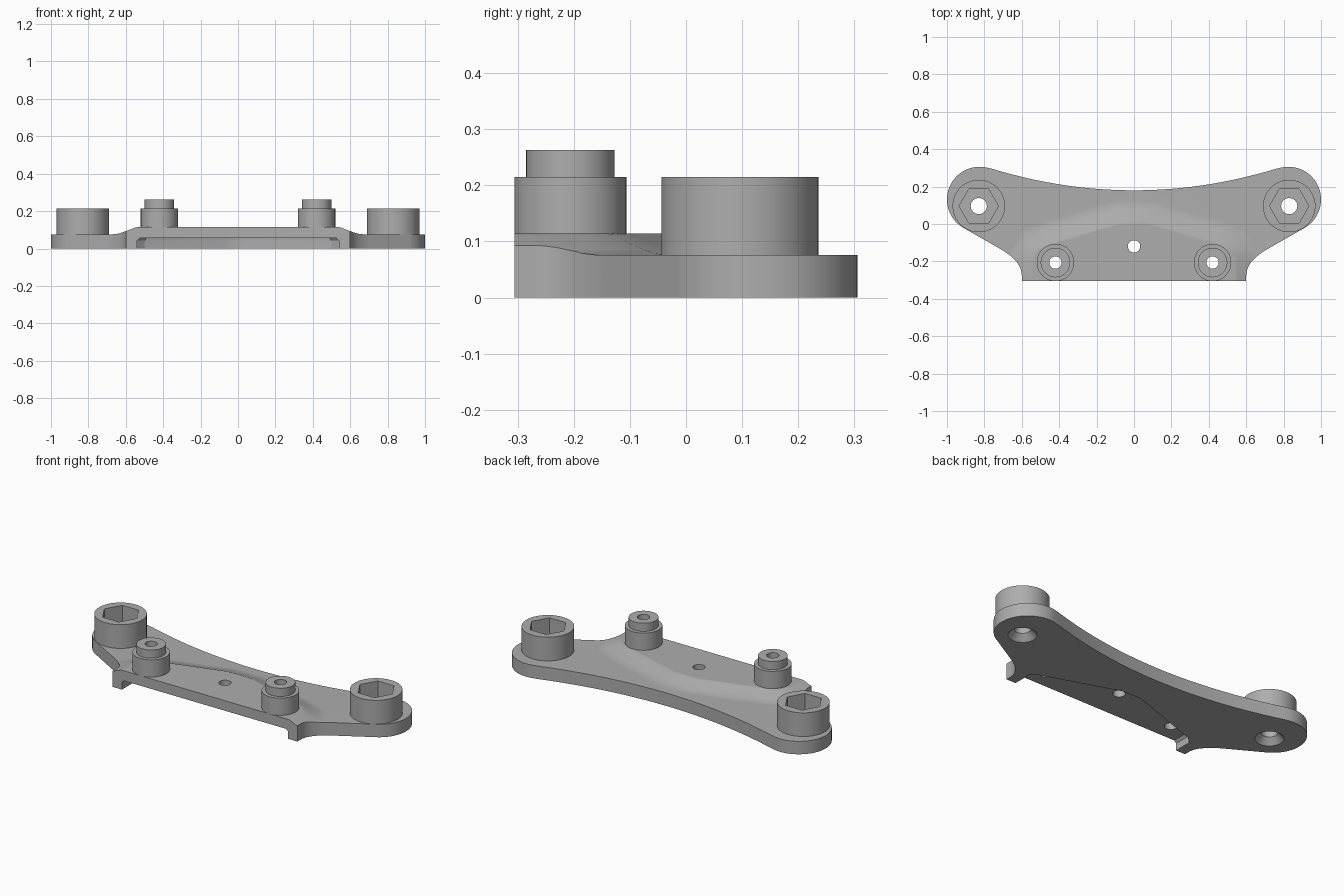
import bpy, bmesh
from math import sin, cos, pi, radians
from mathutils import Vector

if "Cube" in bpy.data.objects:
    bpy.data.objects.remove(bpy.data.objects["Cube"], do_unlink=True)

grey = bpy.data.materials.new("plain grey")
grey.use_nodes = True
grey.diffuse_color = (0.42, 0.42, 0.42, 1)
grey.node_tree.nodes["Principled BSDF"].inputs["Base Color"].default_value = (0.42, 0.42, 0.42, 1)

PLATE, PAD, FRONT = 0.076, 0.114, -0.306
SOCKET, POST = Vector((0.83, 0.096)), Vector((0.42, -0.206))


def loft(name, rings):
    """Closed solid through rings of (outline, height)."""
    bm = bmesh.new()
    loops = [[bm.verts.new((p[0], p[1], z)) for p in pts] for pts, z in rings]
    bm.faces.new(loops[0])
    bm.faces.new(loops[-1])
    for a, b in zip(loops, loops[1:]):
        for i in range(len(a)):
            j = (i + 1) % len(a)
            bm.faces.new((a[i], a[j], b[j], b[i]))
    bmesh.ops.recalc_face_normals(bm, faces=bm.faces)
    mesh = bpy.data.meshes.new(name)
    bm.to_mesh(mesh)
    bm.free()
    mesh.materials.append(grey)
    ob = bpy.data.objects.new(name, mesh)
    bpy.context.collection.objects.link(ob)
    return ob


def ring(centre, r, n=48):
    return [(centre[0] + r * cos(2 * pi * i / n), centre[1] + r * sin(2 * pi * i / n)) for i in range(n)]


def turned(name, centre, profile, n=48):
    """Round or n-sided solid from (radius, height) pairs."""
    return loft(name, [(ring(centre, r, n), z) for r, z in profile])


def boolean(ob, tool, op):
    bpy.context.view_layer.objects.active = ob
    mod = ob.modifiers.new("cut", 'BOOLEAN')
    mod.operation, mod.solver, mod.object = op, 'EXACT', tool
    bpy.ops.object.modifier_apply(modifier=mod.name)
    bpy.data.objects.remove(tool, do_unlink=True)


def finish(ob):
    bpy.ops.object.select_all(action='DESELECT')
    ob.select_set(True)
    bpy.context.view_layer.objects.active = ob
    bpy.ops.object.shade_smooth_by_angle(angle=radians(22))
    mod = ob.modifiers.new("even shading", 'WEIGHTED_NORMAL')
    mod.keep_sharp = True


def mirrored(half):
    return half + [(-x, y) for x, y in reversed(half) if x > 0.001]


def offset(half, d):
    """Grow a half outline sideways and backwards by d."""
    pts = [Vector(p) for p in half]
    out = [pts[0] + Vector((d, 0))]
    for a, b, c in zip(pts, pts[1:], pts[2:]):
        n1 = Vector(((b - a).y, -(b - a).x)).normalized()
        n2 = Vector(((c - b).y, -(c - b).x)).normalized()
        out.append(b + (n1 + n2) * d / (1 + n1.dot(n2)))
    return mirrored([tuple(p) for p in out] + [(0, pts[-1].y + d)])


# Plate outline: front corner, concave fillet, rounded ear, curved back edge
half = [(0.6, FRONT)]
a, b, c = Vector((0.6, -0.275)), Vector((0.6, -0.205)), Vector((0.70, -0.142))
for i in range(11):
    t = i / 10
    half.append(tuple(a * (1 - t) ** 2 + b * 2 * t * (1 - t) + c * t * t))
for i in range(29):
    ang = radians(-58 + i * 165 / 28)
    half.append((0.825 + 0.175 * cos(ang), 0.131 + 0.175 * sin(ang)))
half += [(0.76 * (1 - i / 20), 0.18 + 0.2 * (0.76 * (1 - i / 20)) ** 2) for i in range(21)]
outline = mirrored(half)

# Raised front pad blending down to the plate, trimmed to the outline
pad = [(0.54, -0.5), (0.54, -0.19), (0.51, -0.14), (0.42, -0.105), (0.08, -0.005), (0, -0.002)]
pad = [Vector(p) for p in pad]
wide = [tuple(p) for p in offset(pad[:-1] + [Vector((0, pad[-2].y))], 1.5)]
steps = [(0.13, 0), (0.105, 0.07), (0.08, 0.25), (0.03, 0.73), (0.012, 0.94), (0, 1)]
envelope = [(wide, -0.1), (wide, PLATE)]
envelope += [(offset(pad, d), PLATE + (PAD - PLATE) * k) for d, k in steps]
plate = loft("mounting_plate", [(outline, 0), (outline, 0.2)])
boolean(plate, loft("envelope", envelope), 'INTERSECT')

# Recess under the pad, open at the front
recess = mirrored([(0.54, -0.5), (0.54, -0.2), (0.5, -0.165), (0.06, -0.015)])
inner = [(x * 0.975, y) for x, y in recess]
boolean(plate, loft("recess", [(recess, -0.1), (recess, 0.042), (inner, 0.055)]), 'DIFFERENCE')
boolean(plate, turned("centre_hole", (0, -0.12), [(0.033, -0.1), (0.033, 0.3)]), 'DIFFERENCE')

for side, word in ((1, "left"), (-1, "right")):
    socket_at = (side * SOCKET.x, SOCKET.y)
    post_at = (side * POST.x, POST.y)
    bolt = [(0.078, -0.01), (0.075, 0), (0.043, 0.035), (0.043, 0.3)]
    screw = [(0.033, -0.1), (0.033, 0.4)]
    boolean(plate, turned("bolt_hole", socket_at, bolt), 'DIFFERENCE')
    boolean(plate, turned("screw_hole", post_at, screw), 'DIFFERENCE')

    # Tall boss with a hexagonal nut pocket
    socket = turned(word + "_nut_boss", socket_at, [(0.14, PLATE - 0.002), (0.14, 0.215)], 64)
    boolean(socket, turned("nut_pocket", socket_at, [(0.105, 0.1), (0.105, 0.3)], 6), 'DIFFERENCE')
    boolean(socket, turned("bolt_hole", socket_at, bolt), 'DIFFERENCE')
    finish(socket)

    # Stepped standoff with a screw hole
    steps = [(0.1, PAD - 0.002), (0.1, 0.215), (0.079, 0.215), (0.079, 0.263)]
    post = turned(word + "_standoff", post_at, steps)
    boolean(post, turned("screw_hole", post_at, screw), 'DIFFERENCE')
    finish(post)

finish(plate)
